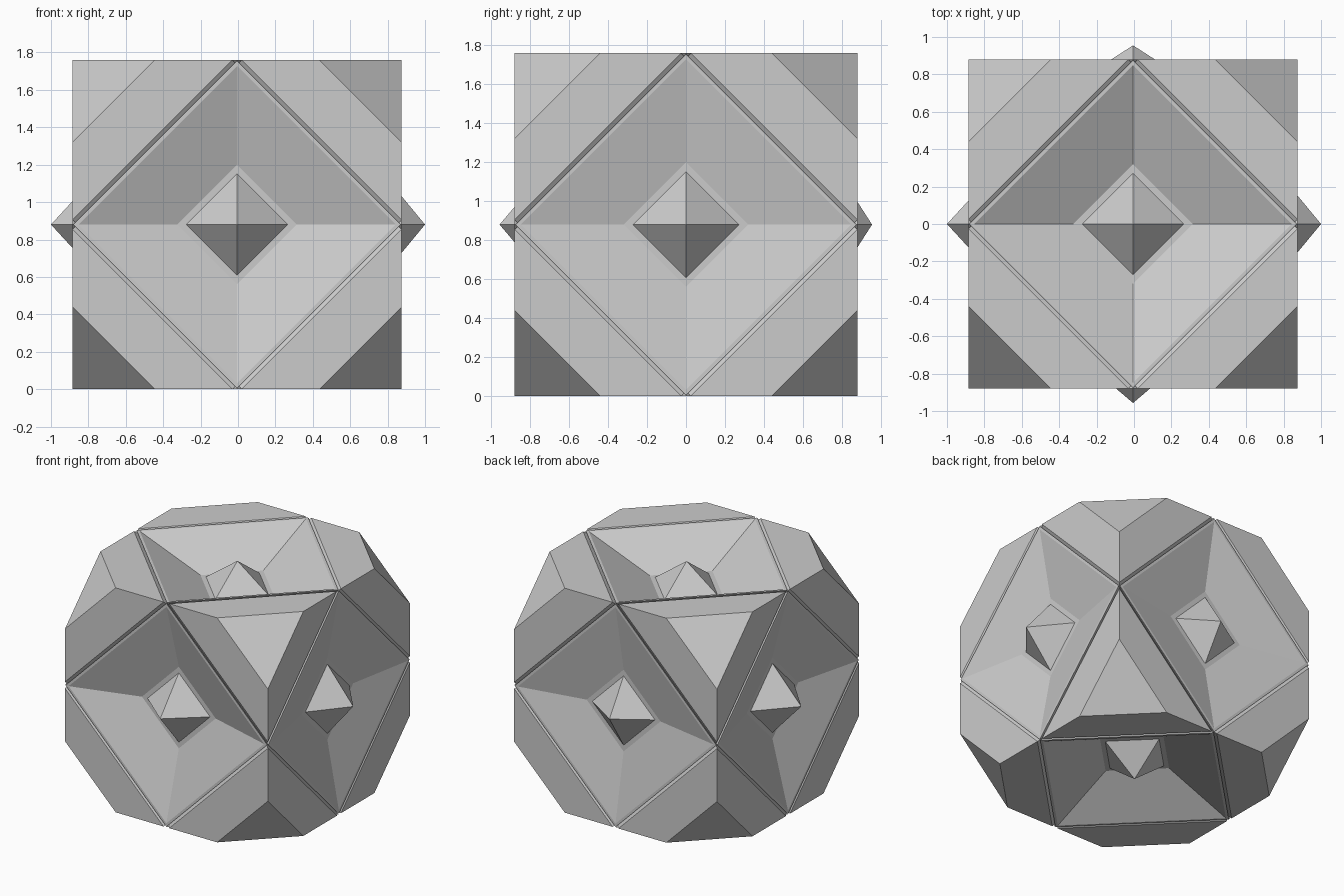
import bpy, bmesh
from mathutils import Vector, Matrix

cube = bpy.data.objects.get("Cube")
if cube:
    bpy.data.objects.remove(cube, do_unlink=True)

HALF = 0.88           # half width of the body
CUT = 0.44            # where the corners are truncated
GAP = 0.025           # seam width
CENTRE = Vector((-0.005, 0, HALF))

grey = bpy.data.materials.new("plain_grey")
grey.use_nodes = True
colour = (0.6, 0.6, 0.6, 1)
grey.diffuse_color = colour
grey.node_tree.nodes["Principled BSDF"].inputs["Base Color"].default_value = colour


def make_object(name, bm):
    bmesh.ops.recalc_face_normals(bm, faces=bm.faces)
    mesh = bpy.data.meshes.new(name)
    bm.to_mesh(mesh)
    bm.free()
    mesh.materials.append(grey)
    obj = bpy.data.objects.new(name, mesh)
    obj.location = CENTRE
    bpy.context.collection.objects.link(obj)


def hull(name, points):
    bm = bmesh.new()
    for p in points:
        bm.verts.new(p)
    bmesh.ops.convex_hull(bm, input=bm.verts)
    bmesh.ops.dissolve_limit(bm, angle_limit=0.01, verts=bm.verts, edges=bm.edges)
    make_object(name, bm)


def turns(a, b, c):
    """The three cyclic orders of a point."""
    return [Vector((a, b, c)), Vector((c, a, b)), Vector((b, c, a))]


# Corner blocks: truncated corners standing on the seam floor
for sx in (-1, 1):
    for sy in (-1, 1):
        for sz in (-1, 1):
            outer = turns(HALF, HALF, GAP) + turns(HALF, HALF, CUT)
            inner = [p - Vector((0.035, 0.035, 0.035)) for p in turns(HALF, HALF, GAP)]
            sign = Vector((sx, sy, sz))
            name = "corner_%s_%s_%s" % ("left" if sx > 0 else "right",
                                        "back" if sy > 0 else "front",
                                        "top" if sz > 0 else "bottom")
            hull(name, [p * sign for p in outer + inner])

# Seam floor: the eight triangles under the corner blocks
bm = bmesh.new()
R = HALF - 0.03
for sx in (-1, 1):
    for sy in (-1, 1):
        for sz in (-1, 1):
            bm.faces.new([bm.verts.new(p * Vector((sx, sy, sz))) for p in turns(R, R, 0)])
bmesh.ops.remove_doubles(bm, verts=bm.verts, dist=0.001)
for f in bm.faces:
    f.normal_update()
    if f.normal.dot(f.calc_center_median()) < 0:
        f.normal_flip()
mesh = bpy.data.meshes.new("seam_floor")
bm.to_mesh(mesh)
bm.free()
mesh.materials.append(grey)
floor = bpy.data.objects.new("seam_floor", mesh)
floor.location = CENTRE
bpy.context.collection.objects.link(floor)


# Dished panel with a central spike, built along +z then turned to its side
def dish_panel(name, direction, base, apex):
    rings = [(R, R), (0.875, HALF), (0.848, HALF), (0.32, base), (0.272, base)]
    bm = bmesh.new()
    loops = []
    for radius, height in rings:
        loops.append([bm.verts.new((x * radius, y * radius, height))
                      for x, y in ((1, 0), (0, 1), (-1, 0), (0, -1))])
    for low, high in zip(loops, loops[1:]):
        for i in range(4):
            j = (i + 1) % 4
            bm.faces.new((low[i], low[j], high[j], high[i]))
    tip = bm.verts.new((0, 0, apex))
    for i in range(4):
        bm.faces.new((loops[-1][i], loops[-1][(i + 1) % 4], tip))
    turn = Vector((0, 0, 1)).rotation_difference(Vector(direction)).to_matrix()
    if direction[2] < 0:
        turn = Matrix.Rotation(3.14159265, 3, 'X')
    bmesh.ops.transform(bm, matrix=turn.to_4x4(), verts=bm.verts)
    for f in bm.faces:
        f.normal_update()
    make_object(name, bm)


dish_panel("panel_left", (1, 0, 0), 0.78, 1.005)
dish_panel("panel_right", (-1, 0, 0), 0.745, 0.995)
dish_panel("panel_front", (0, -1, 0), 0.726, 0.957)
dish_panel("panel_back", (0, 1, 0), 0.78, 0.955)
dish_panel("panel_top", (0, 0, 1), 0.675, 0.873)
dish_panel("panel_bottom", (0, 0, -1), 0.665, 0.873)
